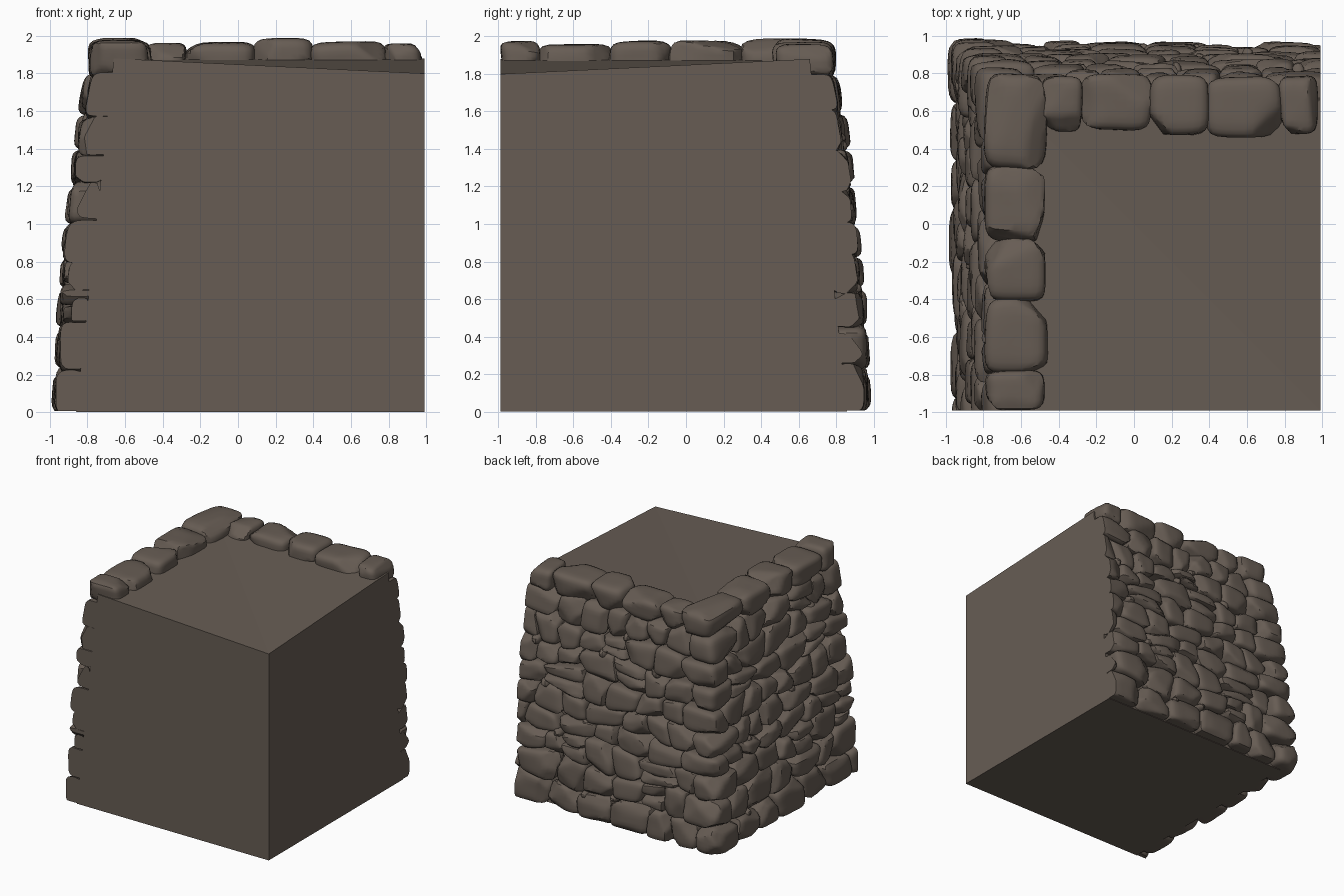
import bpy, bmesh, math, random
from mathutils import Vector, noise

if "Cube" in bpy.data.objects:
    bpy.data.objects.remove(bpy.data.objects["Cube"])

random.seed(11)
R = random.uniform
stone_mat = bpy.data.materials.new("grey brown stone")
stone_mat.diffuse_color = (0.135, 0.108, 0.088, 1)
stone_mat.use_nodes = True
stone_mat.node_tree.nodes["Principled BSDF"].inputs["Base Color"].default_value = stone_mat.diffuse_color
END = 0.99            # flush planes at the front and right


def off(z):
    """Distance of the battered wall face from the centre at height z."""
    return 0.972 - 0.03 * z - 0.037 * z * z


def finish(bm, name, smooth=True):
    bmesh.ops.recalc_face_normals(bm, faces=bm.faces)
    me = bpy.data.meshes.new(name)
    bm.to_mesh(me)
    bm.free()
    me.materials.append(stone_mat)
    ob = bpy.data.objects.new(name, me)
    bpy.context.collection.objects.link(ob)
    if smooth:
        bpy.context.view_layer.objects.active = ob
        ob.select_set(True)
        bpy.ops.object.shade_smooth_by_angle(angle=math.radians(35))
        ob.select_set(False)
    return ob


def add_stone(bm, c, power=5.0, cuts=7, grow=1.03):
    """Rounded, chipped stone filling the hexahedron c[i][j][k] of 8 corners."""
    t = bmesh.new()
    bmesh.ops.create_cube(t, size=2)
    bmesh.ops.subdivide_edges(t, edges=t.edges[:], cuts=cuts, use_grid_fill=True)
    chips = [(Vector((R(-1, 1), R(-1, 1), R(-1, 1))).normalized(), R(0.98, 1.12)) for _ in range(7)]
    seed = Vector((R(0, 50), R(0, 50), R(0, 50)))
    vs = {}
    for v in t.verts:
        p = v.co.copy()
        p /= sum(abs(a) ** power for a in p) ** (1 / power)
        for n, d in chips:
            over = p.dot(n) - d
            if over > 0:
                p -= n * over
        p *= grow + 0.05 * noise.noise(p * 0.9 + seed)
        a, b, e = [(x + 1) / 2 for x in p]
        q = Vector()
        for i in (0, 1):
            for j in (0, 1):
                for k in (0, 1):
                    w = (a if i else 1 - a) * (b if j else 1 - b) * (e if k else 1 - e)
                    q += w * c[i][j][k]
        q.z = max(q.z, 0.005)
        vs[v] = bm.verts.new(q)
    for f in t.faces:
        bm.faces.new([vs[v] for v in f.verts])
    t.free()


def box(x0, x1, y0, y1, z0, z1, j=0.015):
    return [[[Vector((x + R(-j, j), y + R(-j, j), z + R(-j, j) * 0.6)) for z in (z0, z1)]
             for y in (y0, y1)] for x in (x0, x1)]


def trim(bm, co, no):
    """Cut the stones flush with an end plane and close them."""
    r = bmesh.ops.bisect_plane(bm, geom=bm.verts[:] + bm.edges[:] + bm.faces[:],
                               plane_co=co, plane_no=no, clear_outer=True)
    edges = [e for e in r["geom_cut"] if isinstance(e, bmesh.types.BMEdge)]
    bmesh.ops.holes_fill(bm, edges=edges, sides=0)


# Core block with sloping sides behind the stones
bm = bmesh.new()
b, t = 0.86, 0.66
low = [bm.verts.new(p) for p in ((-b, -END, 0), (END, -END, 0), (END, b, 0), (-b, b, 0))]
top = [bm.verts.new(p) for p in ((-t, -END, 1.88), (END, -END, 1.80), (END, t, 1.88), (-t, t, 1.88))]
bm.faces.new(low)
bm.faces.new((top[0], top[1], top[3]))
bm.faces.new((top[1], top[2], top[3]))
for i in range(4):
    k = (i + 1) % 4
    bm.faces.new((low[i], low[k], top[k], top[i]))
finish(bm, "core_block", smooth=False)

# Courses of stones
rows = [0, 0.23, 0.45, 0.66, 0.82, 1.0, 1.2, 1.39, 1.58, 1.80]
corner_len = [(R(0.2, 0.24), R(0.3, 0.36)) if i % 2 else (R(0.3, 0.36), R(0.2, 0.24)) for i in range(9)]


def wall(side):
    """side 0 is the left wall, side 1 the back wall; s runs away from the corner."""
    def pos(s, z, d):
        o = off(z)
        return Vector((-o + d, o - s, z)) if side == 0 else Vector((-o + s, o - d, z))

    def line(i, s):
        if i == 0 or i == len(rows) - 1:
            return rows[i]
        return rows[i] + 0.035 * min(1, s * 2) * math.sin(s * 5.3 + i * 1.9 + side * 2)

    def hexa(sa, sb, za, zb):
        proud = R(-0.015, 0.02)
        return [[[pos(s[j] + R(-.008, .008), (za, zb)[j][i] + R(-.008, .008),
                      (proud + R(0, 0.02), 0.2)[k])
                  for k in (0, 1)] for j in (0, 1)] for i, s in enumerate((sa, sb))]

    bm = bmesh.new()
    for i in range(len(rows) - 1):
        s = corner_len[i][side]
        prev = (s, s)
        while s < 2.0:
            s += R(0.17, 0.37)
            skew = R(-0.035, 0.035)
            cur = (s - skew, s + skew)
            za = [line(i, prev[0]), line(i, cur[0])]
            zb = [line(i + 1, prev[1]), line(i + 1, cur[1])]
            w = s - sum(prev) / 2
            if i > 0 and w > 0.2 and random.random() < 0.16:      # two thin stones
                f = R(0.4, 0.6)
                mid = [za[n] + (zb[n] - za[n]) * f for n in (0, 1)]
                add_stone(bm, hexa(prev, cur, za, mid), cuts=5)
                add_stone(bm, hexa(prev, cur, mid, zb), cuts=5)
            else:
                add_stone(bm, hexa(prev, cur, za, zb))
            # small wedge pebble in some of the joints
            if random.random() < 0.2 and 0 < i and s < 1.85:
                g = R(0.025, 0.04)
                add_stone(bm, hexa((s - g, s - g), (s + g, s + g), [za[1] - g] * 2, [za[1] + g] * 2), 3, 3)
            prev = cur
    if side == 0:
        trim(bm, (0, -END, 0), (0, -1, 0))
    else:
        trim(bm, (END, 0, 0), (1, 0, 0))
    finish(bm, ("left_wall_stones", "back_wall_stones")[side])


wall(0)
wall(1)

# Corner quoins, long side alternating
bm = bmesh.new()
for i in range(len(rows) - 1):
    z0, z1 = rows[i], rows[i + 1]
    ly, lx = corner_len[i]
    c = box(0, 0, 0, 0, z0, z1, 0.012)
    for a in (0, 1):
        for bb in (0, 1):
            for k in (0, 1):
                o = off((z0, z1)[k]) + 0.012
                c[a][bb][k] += Vector((-o + a * (lx + 0.012), o - (1 - bb) * (ly + 0.012), 0))
    add_stone(bm, c)
finish(bm, "corner_stones")

# Coping stones along the top of both walls
bm = bmesh.new()
ys = [-0.98, -0.78, -0.40, -0.08, 0.30]
for y0, y1 in zip(ys, ys[1:]):
    add_stone(bm, box(-0.785, -0.475 + R(-.015, .015), y0, y1, 1.77, 1.965 + R(-.01, .015)))
xs = [-0.50, -0.28, 0.08, 0.40, 0.78, 0.98]
for x0, x1 in zip(xs, xs[1:]):
    add_stone(bm, box(x0, x1, 0.49 + R(-.015, .015), 0.785, 1.77, 1.965 + R(-.01, .015)))
add_stone(bm, box(-0.79, -0.475, 0.30, 0.79, 1.77, 1.985))
trim(bm, (0, -END, 0), (0, -1, 0))
trim(bm, (END, 0, 0), (1, 0, 0))
finish(bm, "coping_stones")
